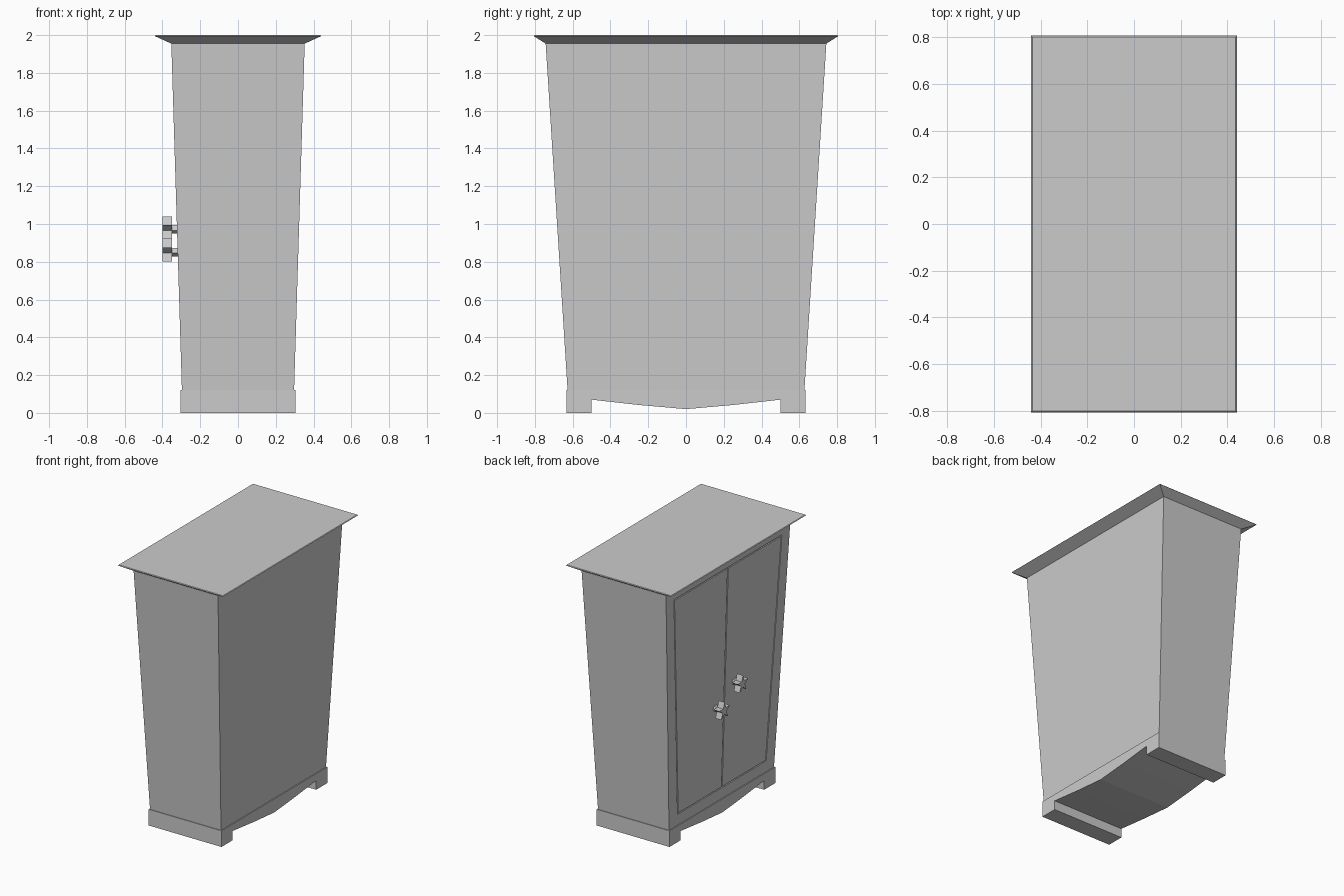
import bpy, math
from mathutils import Vector

if "Cube" in bpy.data.objects:
    bpy.data.objects.remove(bpy.data.objects["Cube"])


def add_mesh(name, verts, faces):
    me = bpy.data.meshes.new(name)
    me.from_pydata([tuple(v) for v in verts], [], faces)
    ob = bpy.data.objects.new(name, me)
    bpy.context.collection.objects.link(ob)
    return ob


def bridge(a, b, n=4):
    """Quads joining two n-point rings starting at vertex a and b."""
    return [(a + i, a + (i + 1) % n, b + (i + 1) % n, b + i) for i in range(n)]


def rect(hx, hy, z):
    return [(-hx, -hy, z), (hx, -hy, z), (hx, hy, z), (-hx, hy, z)]


def loft(name, sections):
    """Closed stack of rectangles given as (half x, half y, z)."""
    verts = [v for s in sections for v in rect(*s)]
    last = 4 * (len(sections) - 1)
    faces = [(3, 2, 1, 0), tuple(range(last, last + 4))]
    for k in range(len(sections) - 1):
        faces += bridge(4 * k, 4 * k + 4)
    return add_mesh(name, verts, faces)


def prism(name, profile, x0, x1):
    """Extrude a (y, z) profile along x."""
    n = len(profile)
    verts = [(x0, y, z) for y, z in profile] + [(x1, y, z) for y, z in profile]
    faces = [tuple(range(n))[::-1], tuple(range(n, 2 * n))] + bridge(0, n, n)
    return add_mesh(name, verts, faces)


Z0, Z1 = 0.122, 1.955          # body bottom and top
BOT, TOP = (0.297, 0.627), (0.353, 0.743)


def on_front(y, z, depth=0.0):
    """Point on the leaning door side (-x), pushed inwards by depth."""
    t = (z - Z0) / (Z1 - Z0)
    return Vector((-(BOT[0] + (TOP[0] - BOT[0]) * t) + depth, y, z))


# plinth with feet and a drooping apron, profile runs through the full depth
apron = [(-0.5, 0.07), (-0.25, 0.042), (0, 0.02), (0.25, 0.042), (0.5, 0.07)]
plinth = ([(-0.632, Z0), (-0.632, 0), (-0.5, 0)] + apron
          + [(0.5, 0), (0.632, 0), (0.632, Z0)])
prism("plinth", plinth, -0.304, 0.304)

# flared body with a shallow trapezoid recess for the doors
hole = [(-0.53, 0.205), (0.53, 0.205), (0.645, 1.885), (-0.645, 1.885)]
outer = [(-BOT[1], Z0), (BOT[1], Z0), (TOP[1], Z1), (-TOP[1], Z1)]
back = [(-on_front(y, z).x, y, z) for y, z in outer]
verts = ([on_front(*p) for p in outer] + [on_front(*p) for p in hole]
         + [on_front(*p, 0.012) for p in hole] + back)
faces = (bridge(0, 4) + bridge(4, 8) + bridge(12, 0)
         + [(8, 9, 10, 11), (15, 14, 13, 12)])
add_mesh("body", verts, faces)

# two flush doors separated by narrow gaps
gap = 0.008
for side, name in ((1, "door_left"), (-1, "door_right")):
    door = [(side * gap * 0.6, 0.205 + gap), (side * (0.53 - gap), 0.205 + gap),
            (side * (0.645 - gap), 1.885 - gap), (side * gap * 0.6, 1.885 - gap)]
    pts = [on_front(*p) for p in door] + [on_front(*p, 0.012) for p in door]
    fs = [(0, 1, 2, 3)] + bridge(4, 0)
    if side > 0:
        fs = [(3, 2, 1, 0)] + [f[::-1] for f in bridge(4, 0)]
    add_mesh(name, pts, fs)

# star knobs on short five-sided stems
for y, z, name in ((0.11, 0.854, "left"), (-0.11, 0.974, "right")):
    star, stem = [], []
    for i in range(10):
        a = math.pi / 2 + i * math.pi / 5
        r = 0.025 if i % 2 else 0.066
        p = (y + r * math.cos(a), z + r * math.sin(a))
        star.append(p)
        if i % 2:
            stem.append(p)
    prism("star_knob_" + name, star, -0.40, -0.35)
    prism("knob_stem_" + name, stem, -0.35, -0.315)

# flaring cornice with a tiny edge bevel
loft("cornice", [(0.353, 0.743, Z1), (0.441, 0.807, 1.995), (0.436, 0.802, 2.0)])

# consistent outward normals
import bmesh
for ob in bpy.data.objects:
    if ob.name.startswith("door"):
        bm = bmesh.new()
        bm.from_mesh(ob.data)
        bmesh.ops.recalc_face_normals(bm, faces=bm.faces)
        front = max(bm.faces, key=lambda f: f.calc_area())
        if front.normal.x > 0:
            bmesh.ops.reverse_faces(bm, faces=bm.faces)
    else:
        bm = bmesh.new()
        bm.from_mesh(ob.data)
        bmesh.ops.recalc_face_normals(bm, faces=bm.faces)
    bm.to_mesh(ob.data)
    bm.free()
